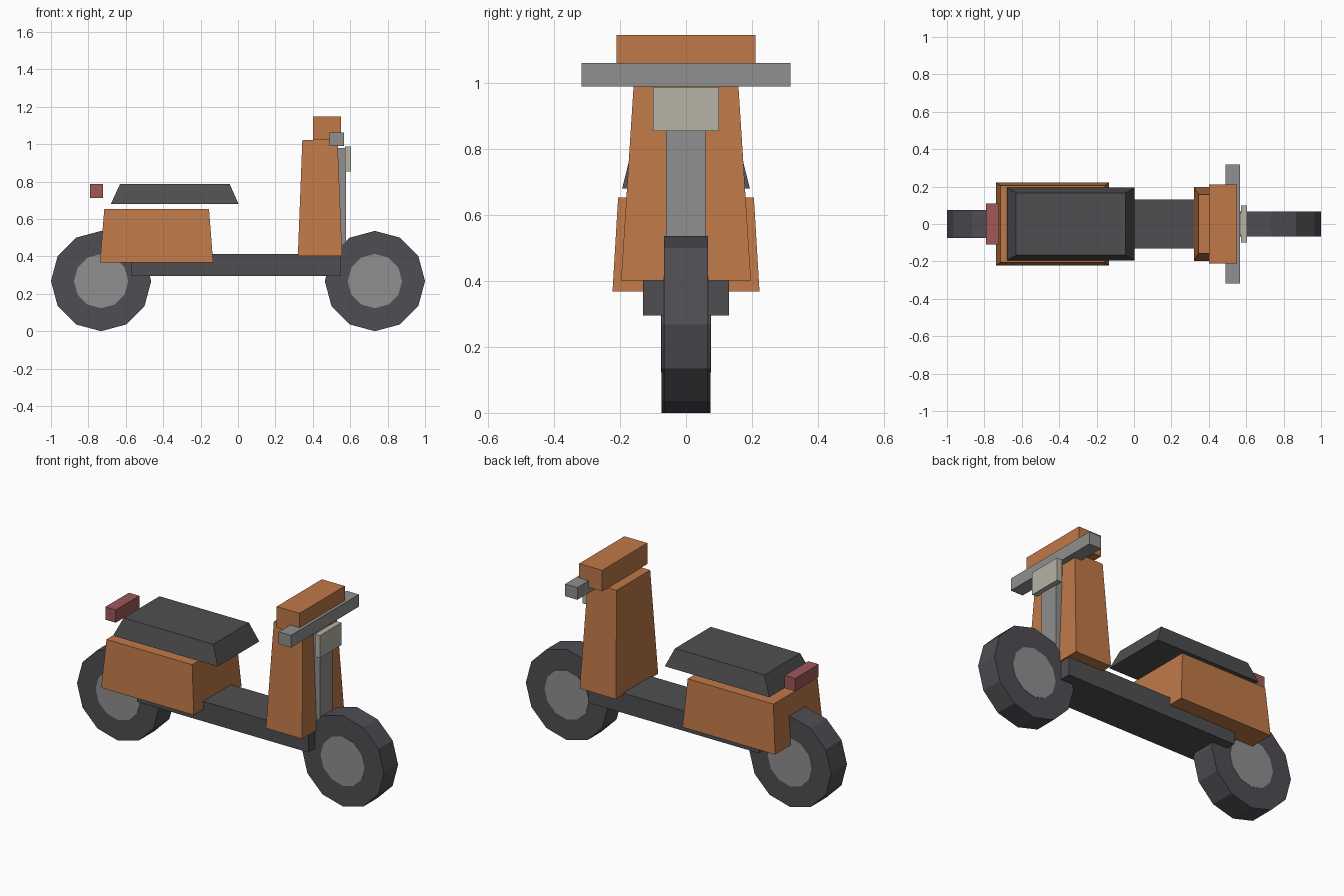
import bpy, bmesh, math

if "Cube" in bpy.data.objects:
    bpy.data.objects.remove(bpy.data.objects["Cube"])


def srgb(r, g, b):
    return tuple((c / 255) ** 2.2 for c in (r, g, b)) + (1.0,)


def material(name, color):
    m = bpy.data.materials.new(name)
    m.diffuse_color = color
    m.use_nodes = True
    m.node_tree.nodes["Principled BSDF"].inputs["Base Color"].default_value = m.diffuse_color
    return m


ORANGE = material("orange_paint", srgb(190, 120, 74))
DARK = material("dark_plastic", srgb(80, 80, 82))
TYRE = material("tyre_rubber", srgb(80, 78, 83))
METAL = material("metal", srgb(142, 142, 143))
LENS = material("lamp_lens", srgb(180, 177, 163))
RED = material("red_lens", srgb(158, 88, 88))


def add_object(name, bm, mat):
    bmesh.ops.recalc_face_normals(bm, faces=bm.faces)
    mesh = bpy.data.meshes.new(name)
    bm.to_mesh(mesh)
    bm.free()
    mesh.materials.append(mat)
    ob = bpy.data.objects.new(name, mesh)
    bpy.context.collection.objects.link(ob)
    return ob


def block(name, mat, z, x, half_y, top_x=None, top_half_y=None):
    """Box, optionally tapered towards its top."""
    top_x = top_x or x
    top_half_y = top_half_y or half_y
    bm = bmesh.new()
    bmesh.ops.create_cube(bm, size=1)
    for v in bm.verts:
        top = v.co.z > 0
        xs, hy = (top_x, top_half_y) if top else (x, half_y)
        v.co = (xs[v.co.x > 0], math.copysign(hy, v.co.y), z[top])
    return add_object(name, bm, mat)


def disc(name, mat, x, z, radius, half_width):
    """Twelve-sided wheel disc with its axle along y and a corner straight up."""
    bm = bmesh.new()
    rings = []
    for y in (-half_width, half_width):
        ring = []
        for i in range(12):
            a = math.tau * i / 12
            ring.append(bm.verts.new((x + radius * math.cos(a), y, z + radius * math.sin(a))))
        bm.faces.new(ring)
        rings.append(ring)
    for i in range(12):
        j = (i + 1) % 12
        bm.faces.new((rings[0][i], rings[0][j], rings[1][j], rings[1][i]))
    return add_object(name, bm, mat)


# wheels
for side, x, hw in (("rear", -0.732, 0.074), ("front", 0.732, 0.066)):
    disc(side + "_tyre", TYRE, x, 0.268, 0.268, hw)
    disc(side + "_rim", METAL, x, 0.268, 0.145, hw + 0.002)

# floor and bodywork
block("floor_board", DARK, (0.295, 0.413), (-0.57, 0.55), 0.13)
block("rear_body", ORANGE, (0.368, 0.653), (-0.738, -0.133), 0.223, (-0.715, -0.155), 0.206)
block("leg_shield", ORANGE, (0.402, 1.023), (0.32, 0.557), 0.197, (0.344, 0.532), 0.157)

# seat and tail light
block("seat", DARK, (0.68, 0.788), (-0.68, 0.003), 0.194, (-0.63, -0.045), 0.167)
block("tail_light", RED, (0.713, 0.788), (-0.79, -0.722), 0.11)

# steering
block("fork", METAL, (0.40, 0.98), (0.50, 0.577), 0.06)
block("handlebar_cowl", ORANGE, (1.023, 1.147), (0.40, 0.55), 0.211)
block("handlebar", METAL, (0.99, 1.062), (0.488, 0.568), 0.317)
block("headlight", LENS, (0.855, 0.988), (0.572, 0.605), 0.10)
